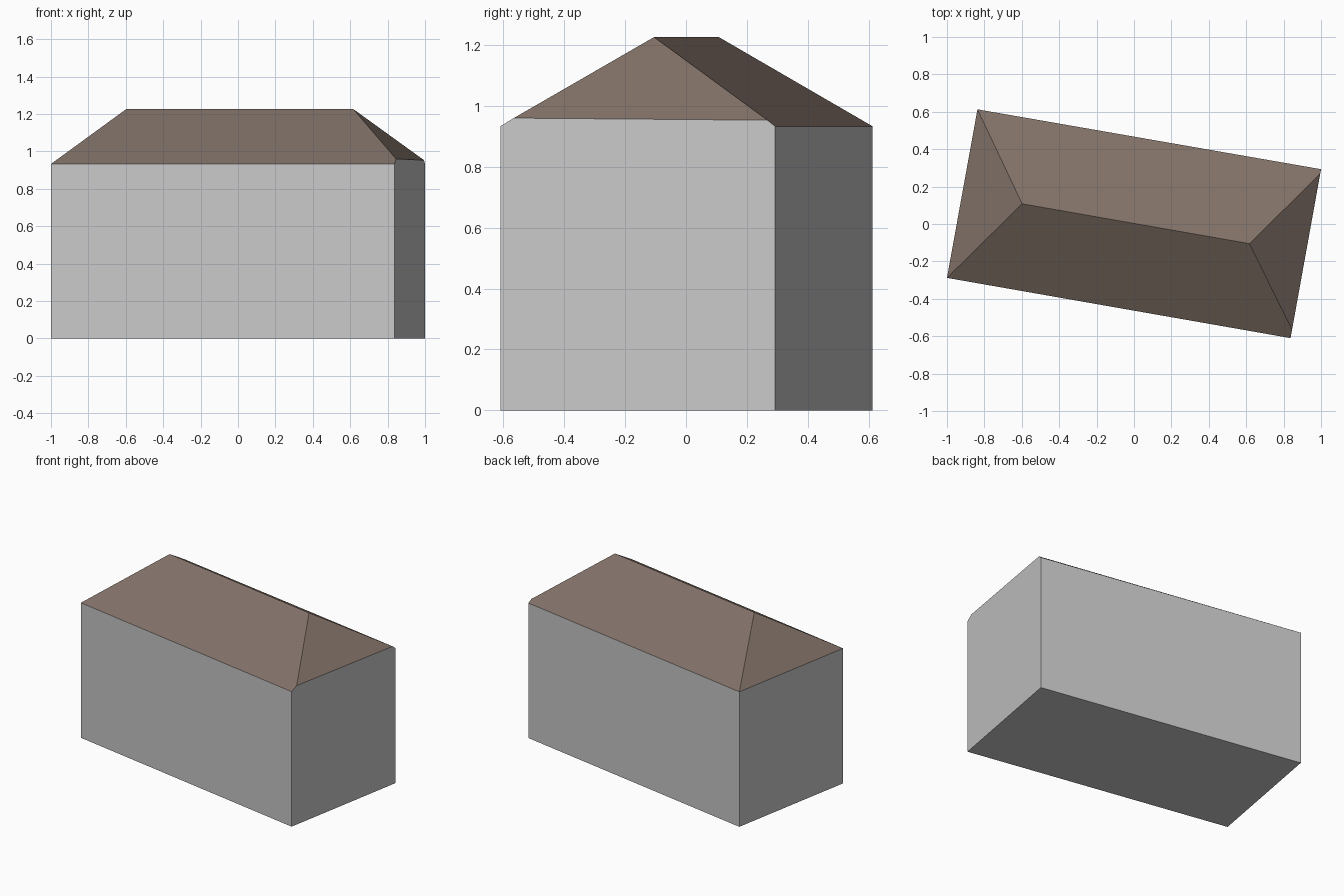
import bpy

if "Cube" in bpy.data.objects:
    bpy.data.objects.remove(bpy.data.objects["Cube"])


def material(name, rgb):
    m = bpy.data.materials.new(name)
    m.diffuse_color = (*rgb, 1.0)
    m.use_nodes = True
    m.node_tree.nodes["Principled BSDF"].inputs["Base Color"].default_value = m.diffuse_color
    return m


def build(name, verts, faces, mat):
    mesh = bpy.data.meshes.new(name)
    mesh.from_pydata(verts, [], faces)
    mesh.materials.append(mat)
    mesh.update()
    obj = bpy.data.objects.new(name, mesh)
    bpy.context.collection.objects.link(obj)
    return obj


wall_grey = material("wall grey", (0.578, 0.578, 0.578))
roof_brown = material("roof brown", (0.223, 0.168, 0.138))

# Turned rectangular footprint, counter-clockwise from the front left corner
plan = [(-1.0, -0.288), (0.837, -0.61), (1.0, 0.293), (-0.837, 0.613)]
eave_z = 0.933
ridge_z = 1.226

base = [(x, y, 0.0) for x, y in plan]
eave = [(x, y, eave_z) for x, y in plan]
# The right hip starts slightly above the eaves, so the gable top is clipped
clip = [(0.845, -0.566, 0.96), (0.995, 0.268, 0.953)]
ridge = [(-0.598, 0.108, ridge_z), (0.617, -0.105, ridge_z)]

# Walls and floor
build("walls", base + eave + clip, [
    (3, 2, 1, 0),            # floor
    (0, 1, 5, 4),            # front
    (1, 2, 6, 9, 8, 5),      # right, with clipped top
    (2, 3, 7, 6),            # back
    (3, 0, 4, 7),            # left
], wall_grey)

# Hipped roof
build("roof", eave + clip + ridge, [
    (0, 1, 4, 7, 6),         # front slope
    (4, 5, 7),               # right hip
    (2, 3, 6, 7, 5),         # back slope
    (3, 0, 6),               # left hip
], roof_brown)
